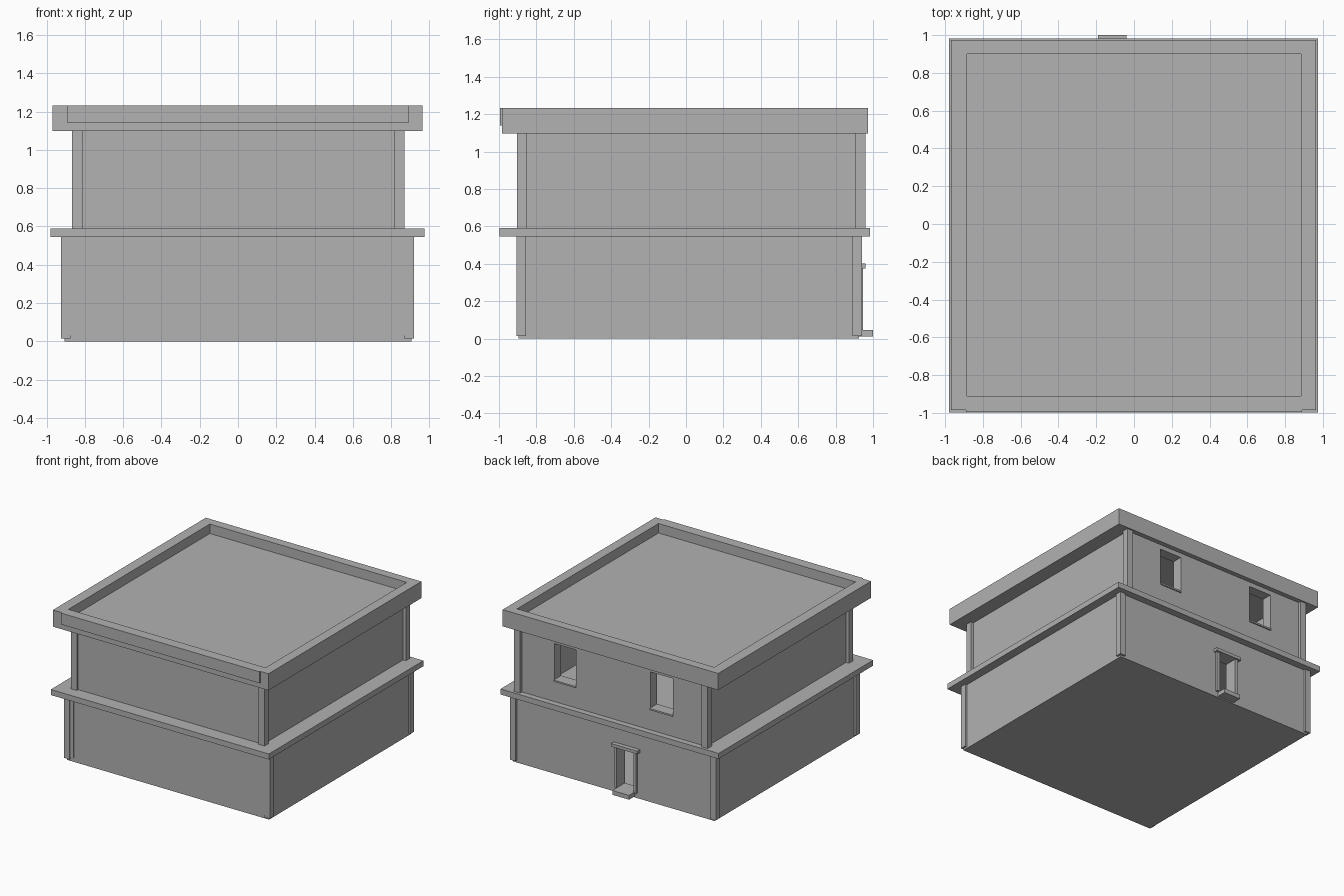
import bpy

cube = bpy.data.objects.get("Cube")
if cube:
    bpy.data.objects.remove(cube)

plaster = bpy.data.materials.new("grey_plaster")
plaster.use_nodes = True
GREY = (0.445, 0.445, 0.445, 1)
plaster.diffuse_color = GREY
plaster.node_tree.nodes["Principled BSDF"].inputs["Base Color"].default_value = GREY


def box(name, xs, ys, zs):
    """Box from its extents along each axis."""
    bpy.ops.mesh.primitive_cube_add(size=1)
    ob = bpy.context.object
    ob.name = name
    for v in ob.data.vertices:
        v.co = [(a + b) / 2 + c * (b - a) for (a, b), c in zip((xs, ys, zs), v.co)]
    ob.data.materials.append(plaster)
    return ob


def cut(ob, xs, ys, zs):
    """Carve a box-shaped hole out of an object."""
    cutter = box("cutter", xs, ys, zs)
    cutter.hide_render = True
    mod = ob.modifiers.new("opening", "BOOLEAN")
    mod.operation = "DIFFERENCE"
    mod.solver = "EXACT"
    mod.object = cutter
    bpy.context.view_layer.objects.active = ob
    bpy.ops.object.modifier_apply(modifier=mod.name)
    bpy.data.objects.remove(cutter)


def posts(name, xs, ys, zs, size):
    """Square posts standing in the four corners of a rectangle."""
    for side, x in zip(("right", "left"), (xs[0], xs[1] - size)):
        for end, y in zip(("front", "back"), (ys[0], ys[1] - size)):
            box(f"{name}_{end}_{side}", (x, x + size), (y, y + size), zs)


DOOR = (-0.19, -0.04)
WINDOWS = ((0.33, 0.525), (-0.54, -0.335))

# Lower storey: hollow walls with a doorway in the back
lower = box("lower_walls", (-0.905, 0.905), (-0.895, 0.925), (0, 0.545))
cut(lower, (-0.82, 0.82), (-0.81, 0.84), (0.03, 0.6))
cut(lower, DOOR, (0.8, 1.0), (0.045, 0.375))
posts("lower_post", (-0.925, 0.92), (-0.906, 0.94), (0.015, 0.545), 0.05)
for side, x in (("right", -0.876), ("left", 0.845)):
    box(f"front_pilaster_{side}", (x, x + 0.03), (-0.901, -0.88), (0.03, 0.545))

# Door surround
box("door_step", (-0.19, -0.04), (0.92, 1.0), (0.01, 0.045))
box("door_lintel", (-0.235, 0.0), (0.92, 0.96), (0.375, 0.4))
for side, x in (("right", DOOR[0] - 0.025), ("left", DOOR[1])):
    box(f"door_jamb_{side}", (x, x + 0.025), (0.92, 0.945), (0.045, 0.375))

# Ledge between the storeys
box("ledge_slab", (-0.98, 0.975), (-0.998, 0.983), (0.545, 0.59))

# Upper storey: hollow walls with two windows in the back
upper = box("upper_walls", (-0.84, 0.845), (-0.885, 0.935), (0.59, 1.1))
cut(upper, (-0.76, 0.76), (-0.8, 0.85), (0.5, 1.2))
for i, span in enumerate(WINDOWS):
    cut(upper, span, (0.8, 1.0), (0.765, 1.06))
    box(f"window_sill_{i + 1}", span, (0.85, 0.945), (0.755, 0.768))
posts("upper_post", (-0.866, 0.87), (-0.903, 0.96), (0.59, 1.1), 0.053)

# Flat roof sunk behind a parapet
roof = box("roof_parapet", (-0.97, 0.963), (-0.985, 0.973), (1.097, 1.232))
cut(roof, (-0.883, 0.884), (-0.91, 0.9), (1.155, 1.4))
box("front_fascia_band", (-0.89, 0.89), (-0.995, -0.98), (1.14, 1.232))
